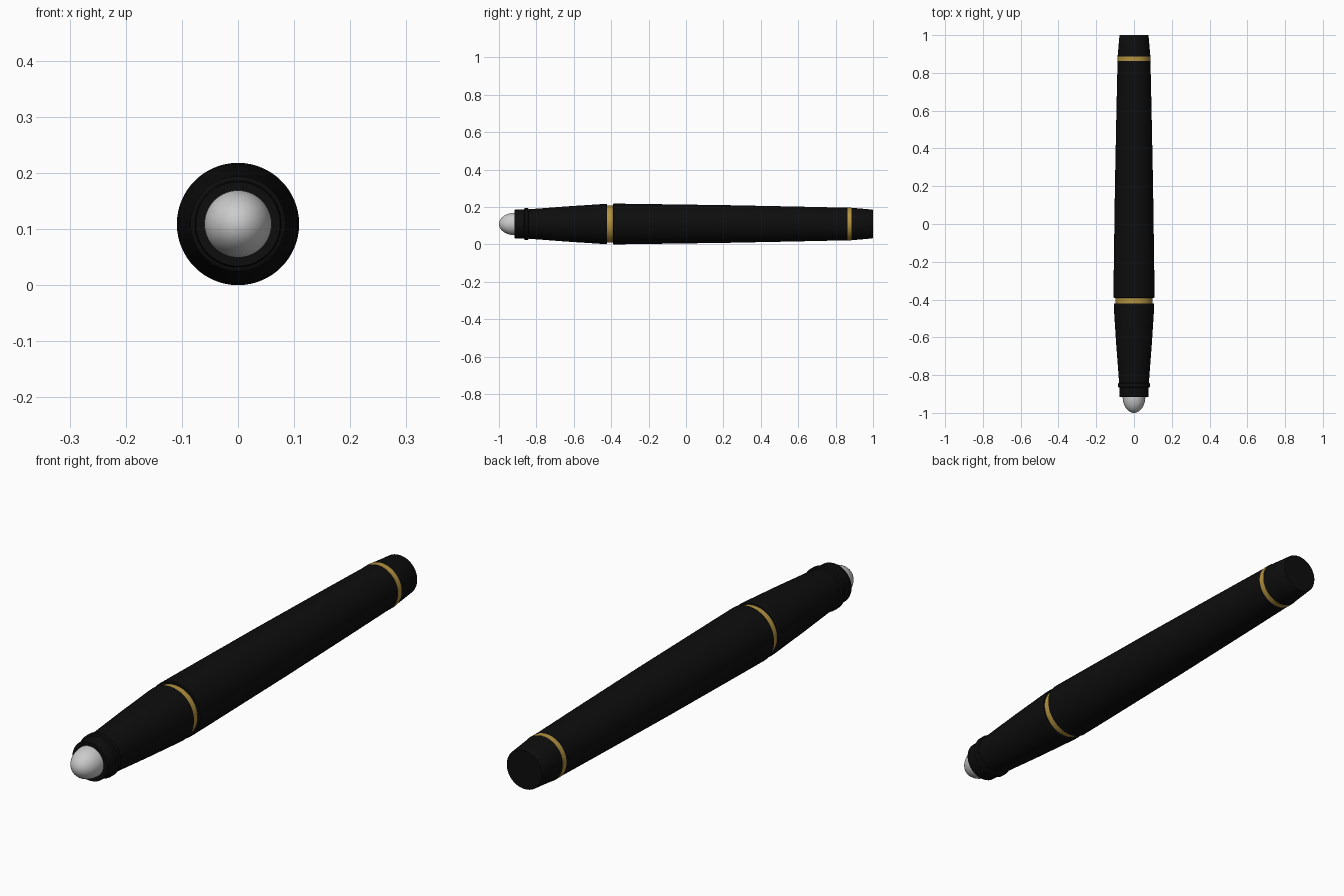
import bpy
import math

if "Cube" in bpy.data.objects:
    bpy.data.objects.remove(bpy.data.objects["Cube"])

AXIS_Z = 0.109
SEGMENTS = 64


def material(name, color):
    mat = bpy.data.materials.new(name)
    mat.diffuse_color = color
    mat.use_nodes = True
    mat.node_tree.nodes["Principled BSDF"].inputs["Base Color"].default_value = mat.diffuse_color
    return mat


BLACK = material("black_resin", (0.004, 0.004, 0.004, 1))
GOLD = material("gold", (0.45, 0.29, 0.05, 1))


def lathe(name, profile, mat=None):
    """Revolve (y, radius) points round the pen axis, capping open ends."""
    verts, faces, rings = [], [], []
    for y, r in profile:
        start = len(verts)
        count = SEGMENTS if r > 0 else 1
        for i in range(count):
            a = 2 * math.pi * i / SEGMENTS
            verts.append((r * math.cos(a), y, AXIS_Z + r * math.sin(a)))
        rings.append([start + i % count for i in range(SEGMENTS)])
    for a, b in zip(rings, rings[1:]):
        for i in range(SEGMENTS):
            j = (i + 1) % SEGMENTS
            quad = dict.fromkeys((a[i], b[i], b[j], a[j]))
            faces.append(tuple(quad))
    if profile[0][1] > 0:
        faces.append(tuple(rings[0]))
    if profile[-1][1] > 0:
        faces.append(tuple(reversed(rings[-1])))
    mesh = bpy.data.meshes.new(name)
    mesh.from_pydata(verts, [], faces)
    if mat:
        mesh.materials.append(mat)
    obj = bpy.data.objects.new(name, mesh)
    bpy.context.collection.objects.link(obj)
    bpy.ops.object.select_all(action='DESELECT')
    obj.select_set(True)
    bpy.context.view_layer.objects.active = obj
    bpy.ops.object.shade_smooth_by_angle(angle=math.radians(30))
    return obj


# Rounded metal tip
tip = [(-0.915 - 0.085 * math.cos(t), 0.06 * math.sin(t))
       for t in (math.pi / 2 * i / 12 for i in range(13))]
tip[0] = (-1.0, 0)
lathe("writing_tip", tip + [(-0.90, 0.061)])

# Grip: mouth, raised lip and flaring cone
lathe("grip_mouth", [(-0.916, 0.075), (-0.912, 0.077), (-0.855, 0.078)], BLACK)
lathe("grip_lip", [(-0.865, 0.080), (-0.862, 0.085),
                   (-0.845, 0.085), (-0.842, 0.080)], BLACK)
lathe("grip_cone", [(-0.85, 0.078), (-0.64, 0.094), (-0.44, 0.107),
                    (-0.425, 0.107), (-0.422, 0.105)], BLACK)

# Recessed middle band
lathe("middle_band", [(-0.43, 0.099), (-0.385, 0.099)], GOLD)

# Long tapering barrel
lathe("barrel", [(-0.391, 0.106), (-0.388, 0.109), (-0.30, 0.108),
                 (0.20, 0.101), (0.60, 0.093), (0.866, 0.087)], BLACK)

# Rear band and end cap
lathe("rear_band", [(0.864, 0.088), (0.886, 0.088)], GOLD)
lathe("end_cap", [(0.884, 0.087), (0.94, 0.082), (0.997, 0.077),
                  (1.0, 0.075)], BLACK)
